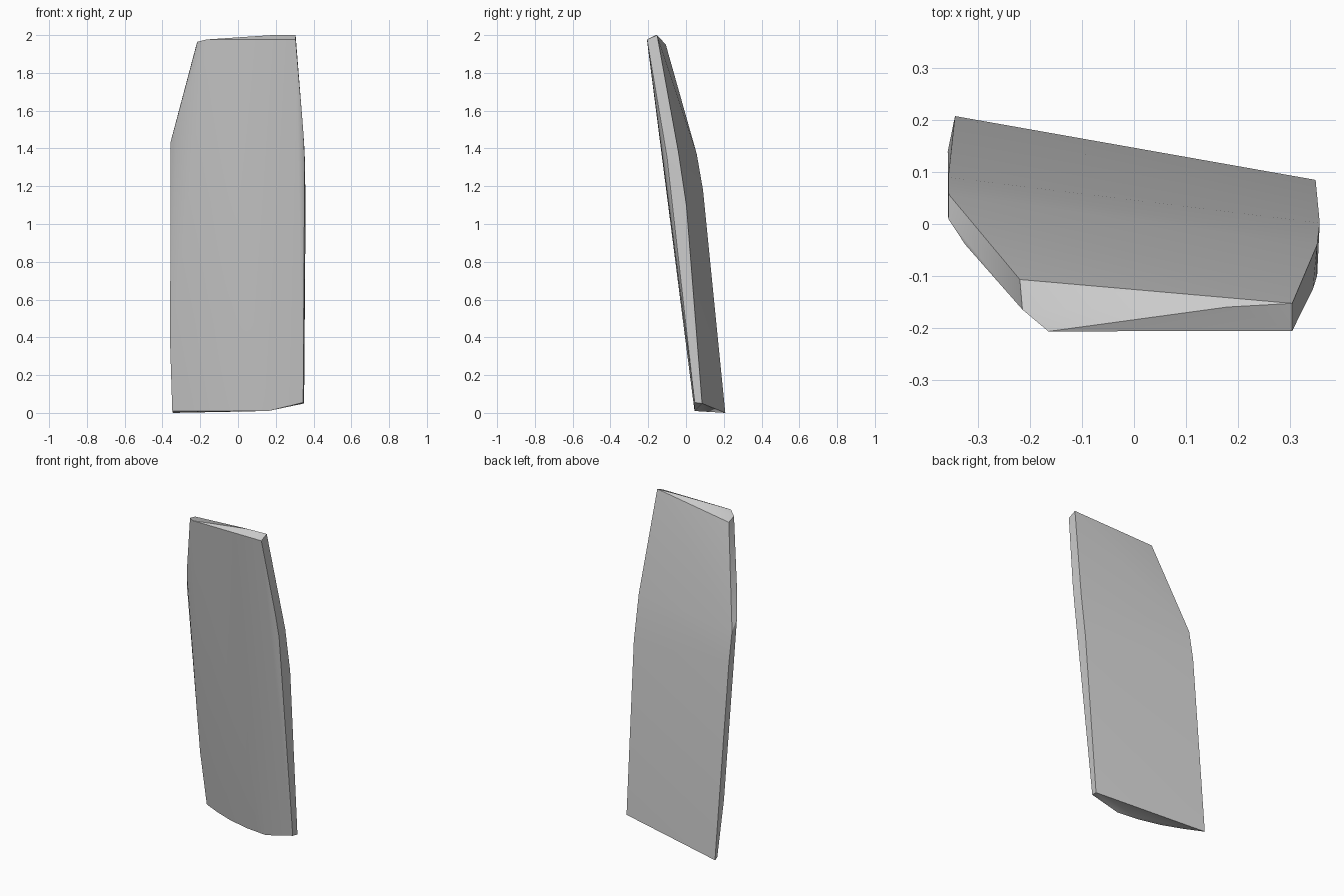
import bpy, bmesh, math

cube = bpy.data.objects.get("Cube")
if cube:
    bpy.data.objects.remove(cube, do_unlink=True)

# Plain grey stone
stone = bpy.data.materials.new("stone_grey")
stone.use_nodes = True
grey = (0.6, 0.6, 0.6, 1)
stone.diffuse_color = grey
stone.node_tree.nodes["Principled BSDF"].inputs["Base Color"].default_value = grey

# Outline of the leaning slab, one run of points per edge
top_rim = [(-.22, -.107, 1.95), (.305, -.153, 2), (.18, -.16, 2),
           (.305, -.206, 1.977), (-.165, -.207, 1.977), (-.215, -.165, 1.965)]
left_back = [(-.357, .057, 1.37), (-.358, .09, 1.18), (-.345, .208, 0)]
left_front = [(-.325, -.04, 1.55), (-.358, .01, 1.43),
              (-.359, .14, .35), (-.348, .19, .01)]
right_back = [(.353, -.04, 1.38), (.358, .002, 1.1), (.35, .085, .05)]
right_front = [(.345, -.125, 1.5), (.353, -.1, 1.35), (.345, .046, .055)]
bottom_curve = [(-.24, .14, .01), (-.12, .094, .01), (.02, .06, .01), (.16, .045, .01)]

# Wrap the edges in a convex skin and merge its flat areas
bm = bmesh.new()
for run in (top_rim, left_back, left_front, right_back, right_front, bottom_curve):
    for point in run:
        bm.verts.new(point)
hull = bmesh.ops.convex_hull(bm, input=bm.verts)
loose = [v for v in bm.verts if not v.link_faces]
bmesh.ops.delete(bm, geom=loose, context='VERTS')
bmesh.ops.dissolve_limit(bm, angle_limit=math.radians(1),
                         verts=bm.verts, edges=bm.edges)
bmesh.ops.recalc_face_normals(bm, faces=bm.faces)

mesh = bpy.data.meshes.new("stone_slab")
bm.to_mesh(mesh)
bm.free()
mesh.materials.append(stone)
slab = bpy.data.objects.new("stone_slab", mesh)
bpy.context.collection.objects.link(slab)

# Soft faces, crisp edges
bpy.ops.object.select_all(action='DESELECT')
slab.select_set(True)
bpy.context.view_layer.objects.active = slab
bpy.ops.object.shade_smooth_by_angle(angle=math.radians(30))
